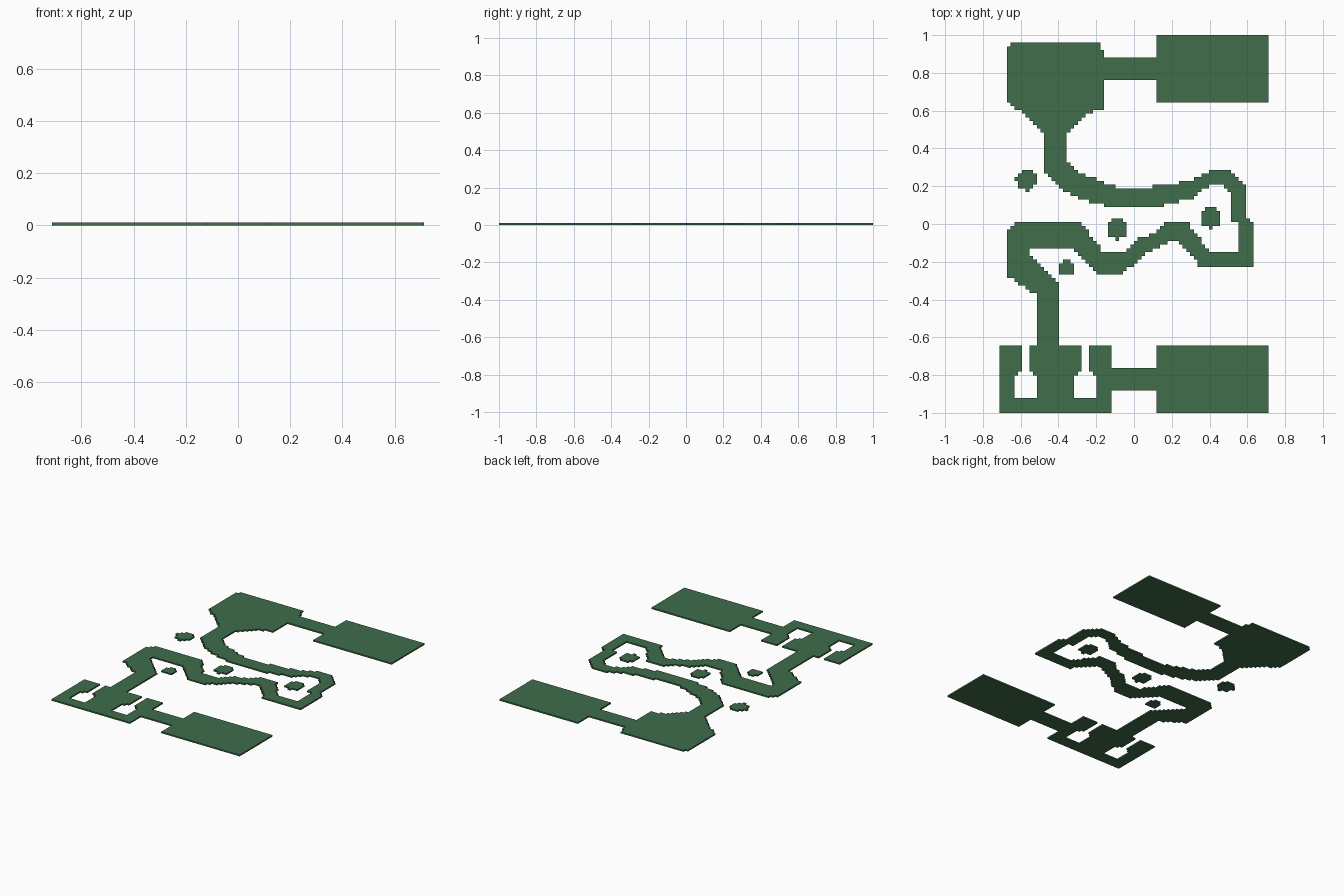
import bpy, bmesh, math

if "Cube" in bpy.data.objects:
    bpy.data.objects.remove(bpy.data.objects["Cube"])

CELL = 2 / 101          # size of one square of the stepped grid
COLS, ROWS = 72, 101
THICK = 0.0099

green = bpy.data.materials.new("floor green")
green.diffuse_color = (0.05, 0.155, 0.07, 1)
green.use_nodes = True
green.node_tree.nodes["Principled BSDF"].inputs["Base Color"].default_value = green.diffuse_color


def inside(x, y, poly):
    hit = False
    for (x1, y1), (x2, y2) in zip(poly, poly[1:] + poly[:1]):
        if (y1 > y) != (y2 > y) and x < (x2 - x1) * (y - y1) / (y2 - y1) + x1:
            hit = not hit
    return hit


def rect(x1, y1, x2, y2):
    return [(x1, y1), (x2, y1), (x2, y2), (x1, y2)]


def slab(name, outline, holes=()):
    """Flat plate whose outline is stepped to the square grid."""
    bm = bmesh.new()
    verts = {}

    def vert(i, j):
        if (i, j) not in verts:
            verts[i, j] = bm.verts.new((i * CELL - COLS / 2 * CELL, j * CELL - 1, 0))
        return verts[i, j]

    for i in range(COLS):
        for j in range(ROWS):
            x, y = (i + 0.5 - COLS / 2) * CELL, (j + 0.5) * CELL - 1
            if inside(x, y, outline) and not any(inside(x, y, h) for h in holes):
                bm.faces.new([vert(i, j), vert(i + 1, j), vert(i + 1, j + 1), vert(i, j + 1)])
    ext = bmesh.ops.extrude_face_region(bm, geom=bm.faces[:], use_keep_orig=True)
    for v in ext["geom"]:
        if isinstance(v, bmesh.types.BMVert):
            v.co.z = THICK
    bmesh.ops.recalc_face_normals(bm, faces=bm.faces[:])
    me = bpy.data.meshes.new(name)
    bm.to_mesh(me)
    bm.free()
    me.materials.append(green)
    bpy.context.collection.objects.link(bpy.data.objects.new(name, me))


# North rooms and their link
slab("north_west_room", [(-.64, .965), (-.2, .965), (-.155, .915), (-.155, .61), (-.2, .61),
                         (-.28, .55), (-.355, .48), (-.475, .48), (-.60, .60), (-.675, .64),
                         (-.675, .915)])
slab("north_link", rect(-.16, .76, .12, .88))
slab("north_east_room", rect(.12, .64, .72, 1.01))

# Long winding path: one bank down, the other bank back up
west_bank = [(-.475, .48), (-.475, .28), (-.38, .18), (-.29, .135), (-.2, .11), (-.1, .08),
             (.1, .08), (.18, .105), (.32, .14), (.38, .19), (.42, .21), (.47, .21),
             (.515, .16), (.515, .02), (.56, -.01), (.56, -.153), (.40, -.153), (.32, -.04),
             (.28, .01), (.16, .01), (.1, -.05), (0, -.09), (-.06, -.153), (-.16, -.153),
             (-.28, .01), (-.63, .01), (-.675, -.04), (-.675, -.275), (-.6, -.32),
             (-.515, -.38), (-.515, -.634)]
east_bank = [(-.397, -.634), (-.397, -.31), (-.44, -.265), (-.56, -.16), (-.56, -.12),
             (-.34, -.12), (-.2, -.26), (-.17, -.277), (-.08, -.277), (.06, -.16),
             (.14, -.12), (.2, -.085), (.24, -.095), (.36, -.235), (.63, -.235),
             (.635, 0), (.595, .03), (.595, .2), (.51, .285), (.41, .285), (.35, .25),
             (.22, .21), (.1, .205), (.1, .185), (-.05, .185), (-.13, .205), (-.2, .235),
             (-.3, .28), (-.36, .35), (-.36, .48)]
slab("winding_path", west_bank + east_bank)

# South rooms; the west one has two keyhole-shaped alcoves
holes = []
for cx in (-.575, -.26):
    holes += [rect(cx - .022, -.83, cx + .022, -.6),
              [(cx - .06, -.93), (cx + .06, -.93), (cx + .06, -.81), (cx + .04, -.79),
               (cx - .04, -.79), (cx - .06, -.81)]]
slab("south_west_room", rect(-.72, -1.01, -.12, -.634), holes)
slab("south_link", rect(-.12, -.873, .12, -.753))
slab("south_east_room", rect(.12, -1.01, .72, -.634))

# Small stepping stones
for n, (x, y, r) in enumerate([(-.57, .233, .056), (-.09, -.025, .056),
                               (.405, .035, .056), (-.357, -.233, .046)]):
    slab(f"stepping_stone_{n + 1}", [(x + r * math.cos(math.tau * k / 16),
                                      y + r * math.sin(math.tau * k / 16)) for k in range(16)])
